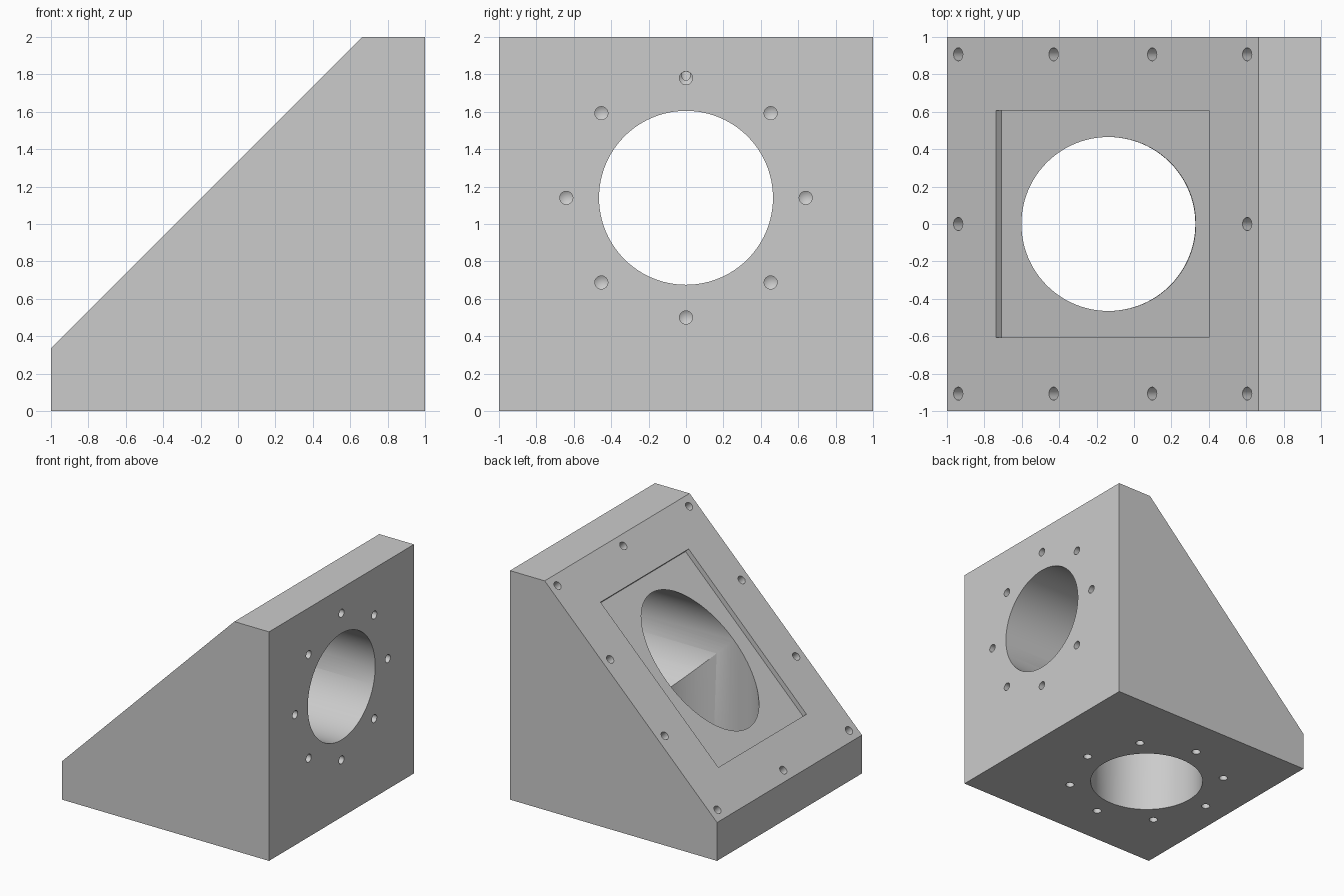
import bpy, bmesh, math
from mathutils import Vector, Matrix

cube = bpy.data.objects.get("Cube")
if cube:
    bpy.data.objects.remove(cube, do_unlink=True)

SLANT = 1.335                      # sloped face is z = x + SLANT
BORE_X, BORE_Z = -0.137, 1.14      # axes of the two bores
BORE_R, BOLT_CIRCLE, HOLE_R, HOLE_DEPTH = 0.465, 0.64, 0.035, 0.22

grey = bpy.data.materials.new("light grey")
grey.use_nodes = True
grey.diffuse_color = (0.6, 0.6, 0.6, 1)
grey.node_tree.nodes["Principled BSDF"].inputs["Base Color"].default_value = (0.6, 0.6, 0.6, 1)


def make_object(name, bm):
    bmesh.ops.recalc_face_normals(bm, faces=bm.faces)
    mesh = bpy.data.meshes.new(name)
    bm.to_mesh(mesh)
    bm.free()
    mesh.materials.append(grey)
    obj = bpy.data.objects.new(name, mesh)
    bpy.context.collection.objects.link(obj)
    return obj


def prism(name, profile, half_width):
    """Extrude an x-z profile along y."""
    bm = bmesh.new()
    face = bm.faces.new([bm.verts.new((x, -half_width, z)) for x, z in profile])
    ext = bmesh.ops.extrude_face_region(bm, geom=[face])
    verts = [v for v in ext["geom"] if isinstance(v, bmesh.types.BMVert)]
    bmesh.ops.translate(bm, verts=verts, vec=(0, 2 * half_width, 0))
    return make_object(name, bm)


def add_drill(bm, start, direction, radius, depth, sides, tip=0.0):
    """Cylinder from just outside the start point, with a pointed end."""
    lead = 0.03
    d = Vector(direction).normalized()
    place = Matrix.Translation(start) @ d.to_track_quat('Z', 'Y').to_matrix().to_4x4()
    rings = [[bm.verts.new(place @ Vector((radius * math.cos(2 * math.pi * i / sides),
                                           radius * math.sin(2 * math.pi * i / sides), z)))
              for i in range(sides)] for z in (-lead, depth)]
    bm.faces.new(rings[0])
    for i in range(sides):
        j = (i + 1) % sides
        bm.faces.new((rings[0][i], rings[0][j], rings[1][j], rings[1][i]))
    if tip:
        apex = bm.verts.new(place @ Vector((0, 0, depth + tip)))
        for i in range(sides):
            bm.faces.new((rings[1][i], rings[1][(i + 1) % sides], apex))
    else:
        bm.faces.new(rings[1])


def drills(name, starts, direction, radius=HOLE_R, depth=HOLE_DEPTH, sides=24, tip=0.021):
    bm = bmesh.new()
    for start in starts:
        add_drill(bm, Vector(start), direction, radius, depth, sides, tip)
    return make_object(name, bm)


# Wedge shaped body
body = prism("mirror_mount_body",
             [(-1, 0), (1, 0), (1, 2), (2 - SLANT, 2), (-1, SLANT - 1)], 1)

# Shallow rectangular pocket in the sloped face
floor = SLANT - 0.06
low, high, rise = -0.708, 0.43, 0.08
pocket = prism("pocket_cutter",
               [(low, low + floor), (high, high + floor),
                (high - rise, high + floor + rise), (low - rise, low + floor + rise)], 0.608)

# Two bores meeting at the pocket
side_bore = drills("side_bore_cutter", [(1, 0, BORE_Z)], (-1, 0, 0), BORE_R, 1.8, 96, 0)
base_bore = drills("base_bore_cutter", [(BORE_X, 0, 0)], (0, 0, 1), BORE_R, 1.8, 96, 0)

# Bolt holes around each bore, and along the border of the sloped face
ring = [(BOLT_CIRCLE * math.cos(i * math.pi / 4), BOLT_CIRCLE * math.sin(i * math.pi / 4))
        for i in range(8)]
side_holes = drills("side_holes_cutter", [(1, a, BORE_Z + b) for a, b in ring], (-1, 0, 0))
base_holes = drills("base_holes_cutter", [(BORE_X + a, b, 0) for a, b in ring], (0, 0, 1))
spots = [(x, y) for x in (-0.94, -0.43, 0.097, 0.605) for y in (-0.907, 0.907)]
spots += [(-0.94, 0), (0.605, 0)]
slope_holes = drills("slope_holes_cutter", [(x, y, x + SLANT) for x, y in spots], (1, 0, -1))

# Cut everything out of the body, then discard the cutters
cutters = [pocket, side_bore, base_bore, side_holes, base_holes, slope_holes]
for cutter in cutters:
    cutter.hide_render = True
    mod = body.modifiers.new(cutter.name, 'BOOLEAN')
    mod.operation = 'DIFFERENCE'
    mod.solver = 'EXACT'
    mod.object = cutter

bpy.ops.object.select_all(action='DESELECT')
body.select_set(True)
bpy.context.view_layer.objects.active = body
for cutter in cutters:
    bpy.ops.object.modifier_apply(modifier=cutter.name)
for cutter in cutters:
    bpy.data.objects.remove(cutter, do_unlink=True)
bpy.ops.object.shade_smooth_by_angle(angle=math.radians(25))
